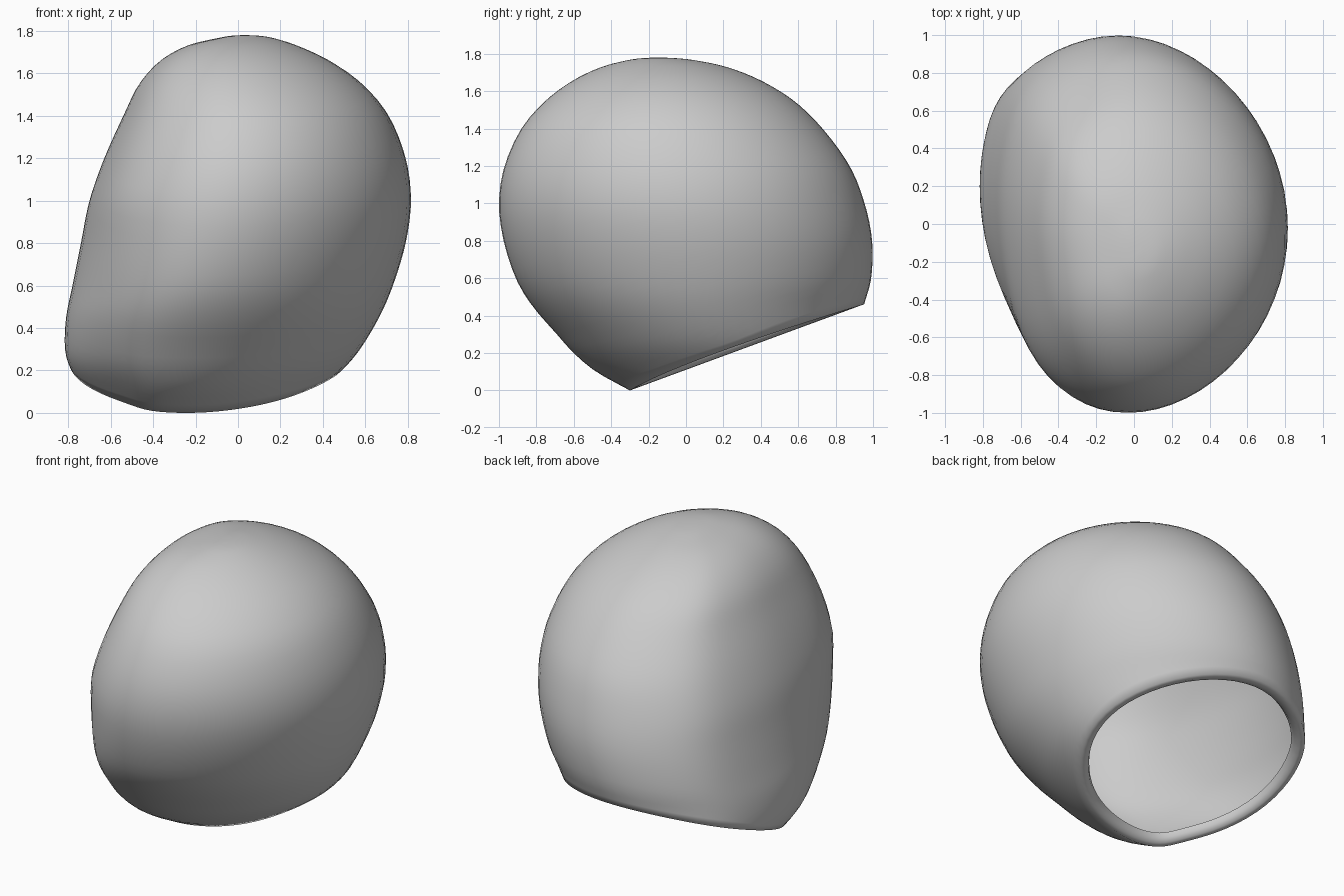
import bpy, bmesh, math
from mathutils import Vector

cube = bpy.data.objects.get("Cube")
if cube:
    bpy.data.objects.remove(cube)

# Horizontal sections of the shell: height, left/right limits, front/back limits
SECTIONS = [Vector(row) for row in (
    (-.08, -.62, .25, -.16, .82), (0, -.67, .30, -.30, .85),
    (.1, -.72, .38, -.48, .88), (.2, -.785, .49, -.6, .90),
    (.3, -.815, .575, -.69, .92), (.45, -.81, .665, -.82, .95),
    (.6, -.78, .73, -.91, .99), (.8, -.74, .79, -.975, .995),
    (1, -.70, .815, -1, .955), (1.2, -.63, .79, -.97, .875),
    (1.4, -.54, .71, -.88, .73), (1.55, -.465, .585, -.75, .575),
    (1.66, -.365, .43, -.6, .395), (1.73, -.24, .28, -.45, .215),
    (1.765, -.1, .17, -.315, .05), (1.777, -.03, .1, -.23, -.06),
    (1.78, .03, .03, -.15, -.15))]
LAST = len(SECTIONS) - 1
COLUMNS, ROWS = 64, 40


def section_at(s):
    """Smooth blend between neighbouring sections."""
    i = min(int(s), LAST - 1)
    t = s - i
    a, b, c, d = (SECTIONS[max(0, min(LAST, i + k))] for k in (-1, 0, 1, 2))
    return b + (c - a) * (t / 2) + (a * 2 - b * 5 + c * 4 - d) * (t * t / 2) \
        + (b * 3 - a - c * 3 + d) * (t ** 3 / 2)


def shell_point(s, angle):
    """Oval section with a soft ridge on one side, hollowed low in front of it."""
    z, x0, x1, y0, y1 = section_at(s)
    across, along = math.cos(angle), math.sin(angle)
    side = max(0, -across)
    bulge = .03 if along > 0 else .03 - .12 * max(0, 1 - z)
    if side > 0:
        across -= bulge * math.sin(2 * angle) ** 4
    across -= .12 * along ** 2
    x = (x0 + x1) / 2 + (x1 - x0) / 2 * across
    y = (y0 + y1) / 2 + (y1 - y0) / 2 * math.sin(angle - .12 * side ** 2)
    return Vector((x, y, z))


def rim_position(angle):
    """Where a column meets the tilted, slightly arched edge of the opening."""
    arch = .03 * max(0, math.cos(angle)) ** 2
    low, high = 0, LAST
    for _ in range(30):
        mid = (low + high) / 2
        p = shell_point(mid, angle)
        if p.z < .368 * (p.y + .3) + arch:
            low = mid
        else:
            high = mid
    return high


# Columns run from the tilted rim to the crown
angles = [math.tau * i / COLUMNS for i in range(COLUMNS)]
starts = [rim_position(a) for a in angles]
rings = [[shell_point(s + (LAST - s) * j / ROWS, a) for s, a in zip(starts, angles)]
         for j in range(ROWS)]

# Rounded lip folding into the opening
rim = rings[0]
centre = sum(rim, Vector()) / COLUMNS
inward = Vector((0, -.345, .938))
lip = [[centre + (p - centre) * scale + inward * lift for p in rim]
       for scale, lift in ((.9, .05), (.915, .02), (.955, .002))]
rings = lip + rings

bm = bmesh.new()
verts = [[bm.verts.new(p) for p in ring] for ring in rings]
for lower, upper in zip(verts, verts[1:]):
    for i in range(COLUMNS):
        k = (i + 1) % COLUMNS
        bm.faces.new((lower[i], lower[k], upper[k], upper[i]))
crown = bm.verts.new(shell_point(LAST, 0))
for i in range(COLUMNS):
    bm.faces.new((verts[-1][i], verts[-1][(i + 1) % COLUMNS], crown))
for face in bm.faces:
    face.smooth = True
mesh = bpy.data.meshes.new("hollow_shell")
bm.to_mesh(mesh)
bm.free()

# Plain grey finish
grey = bpy.data.materials.new("plain grey")
grey.use_nodes = True
grey.diffuse_color = (.6, .6, .6, 1)
grey.node_tree.nodes["Principled BSDF"].inputs["Base Color"].default_value = (.6, .6, .6, 1)
mesh.materials.append(grey)
shell = bpy.data.objects.new("hollow_shell", mesh)
bpy.context.scene.collection.objects.link(shell)
